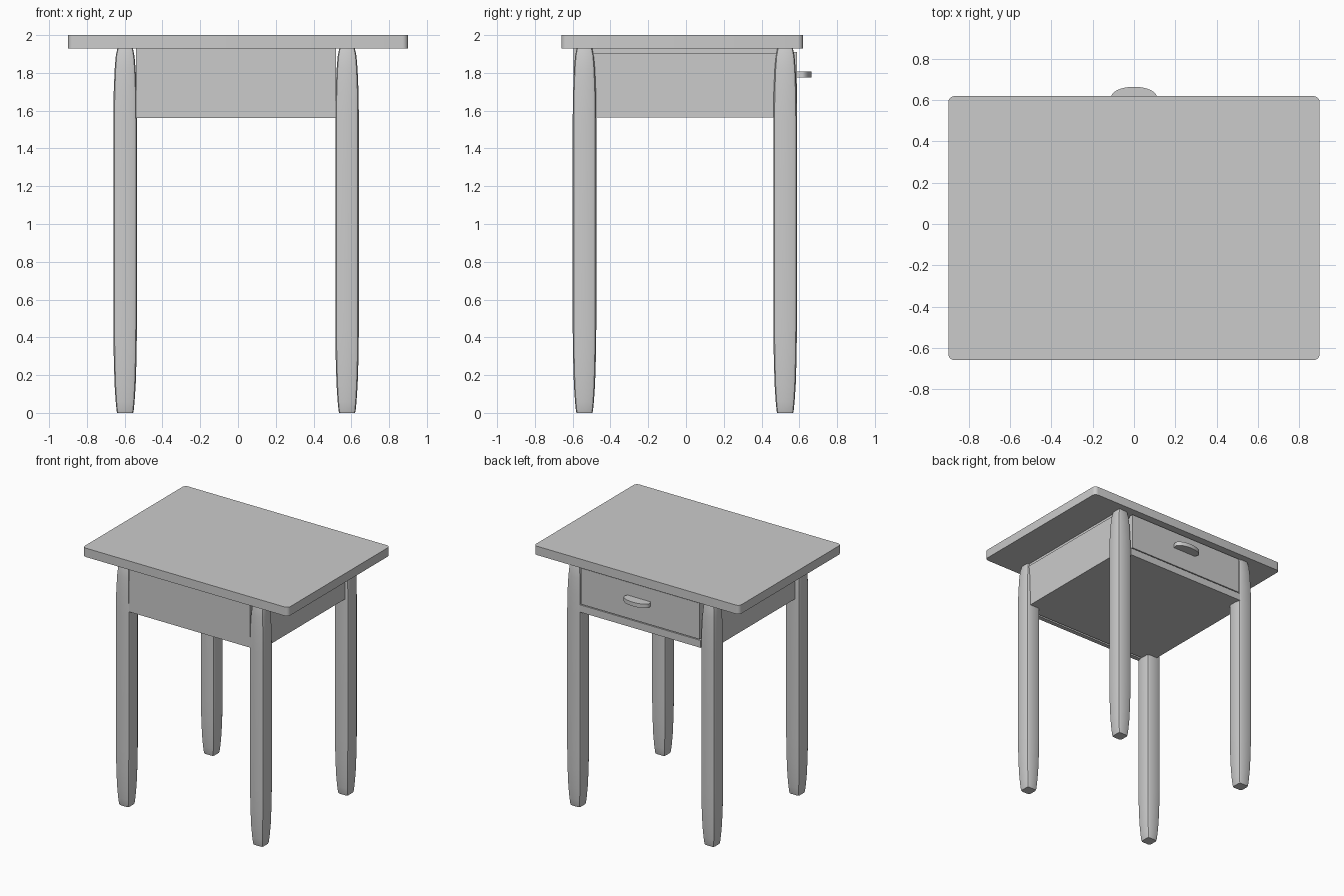
import bpy, bmesh, math

if "Cube" in bpy.data.objects:
    bpy.data.objects.remove(bpy.data.objects["Cube"])

wood = bpy.data.materials.new("plain grey")
wood.diffuse_color = (0.6, 0.6, 0.6, 1)
wood.use_nodes = True
wood.node_tree.nodes["Principled BSDF"].inputs["Base Color"].default_value = wood.diffuse_color


def finish(name, bm, smooth=False):
    bmesh.ops.recalc_face_normals(bm, faces=bm.faces)
    me = bpy.data.meshes.new(name)
    bm.to_mesh(me)
    bm.free()
    me.materials.append(wood)
    ob = bpy.data.objects.new(name, me)
    bpy.context.collection.objects.link(ob)
    if smooth:
        bpy.ops.object.select_all(action='DESELECT')
        bpy.context.view_layer.objects.active = ob
        ob.select_set(True)
        bpy.ops.object.shade_smooth_by_angle(angle=math.radians(35))
    return ob


def rounded_rect(cx, cy, w, d, r, seg):
    # outline of a rectangle with rounded corners
    pts = []
    for i, (sx, sy) in enumerate([(1, 1), (-1, 1), (-1, -1), (1, -1)]):
        for k in range(seg + 1):
            a = math.pi / 2 * (i + k / seg)
            pts.append((cx + sx * (w / 2 - r) + r * math.cos(a),
                        cy + sy * (d / 2 - r) + r * math.sin(a)))
    return pts


def loft(name, rings, smooth=True):
    # rings: list of (outline, z), joined upwards and capped
    bm = bmesh.new()
    loops = [[bm.verts.new((x, y, z)) for x, y in pts] for pts, z in rings]
    n = len(loops[0])
    for a, b in zip(loops, loops[1:]):
        for i in range(n):
            j = (i + 1) % n
            bm.faces.new((a[i], a[j], b[j], b[i]))
    bm.faces.new(loops[0][::-1])
    bm.faces.new(loops[-1])
    return finish(name, bm, smooth)


def box(name, x0, x1, y0, y1, z0, z1):
    bm = bmesh.new()
    bmesh.ops.create_cube(bm, size=1)
    for v in bm.verts:
        v.co = ((x0 + x1) / 2 + v.co.x * (x1 - x0),
                (y0 + y1) / 2 + v.co.y * (y1 - y0),
                (z0 + z1) / 2 + v.co.z * (z1 - z0))
    return finish(name, bm)


# Tabletop with rounded corners
top = rounded_rect(0, -0.02, 1.8, 1.28, 0.03, 5)
loft("tabletop", [(top, 1.93), (top, 2.0)])

# Legs: softened square posts, curving in at both ends
profile = [(0, 0.084), (0.01, 0.09), (0.06, 0.1), (0.15, 0.112), (0.28, 0.12),
           (0.45, 0.125), (1.55, 0.125), (1.7, 0.121), (1.82, 0.111),
           (1.89, 0.099), (1.93, 0.082)]
for side, x in (("left", -0.5975), ("right", 0.5775)):
    for end, y in (("front", -0.5375), ("back", 0.525)):
        loft(f"{end}_{side}_leg",
             [(rounded_rect(x, y, w, w, w * 0.17, 2), z) for z, w in profile])

# Frame panels between the legs
box("front_apron", -0.54, 0.52, -0.595, -0.56, 1.56, 1.93)
box("left_apron", -0.622, -0.59, -0.55, 0.53, 1.563, 1.905)
box("right_apron", 0.58, 0.612, -0.55, 0.53, 1.563, 1.905)
box("left_runner", -0.612, -0.57, -0.55, 0.53, 1.6, 1.93)
box("right_runner", 0.56, 0.602, -0.55, 0.53, 1.6, 1.93)
box("bottom_panel", -0.6, 0.59, -0.548, 0.56, 1.563, 1.585)
box("drawer_rail", -0.54, 0.52, 0.55, 0.587, 1.56, 1.618)

# Drawer: front, sides, back and floor
box("drawer_front", -0.53, 0.508, 0.555, 0.587, 1.625, 1.91)
box("drawer_left_side", -0.525, -0.505, -0.5, 0.56, 1.63, 1.9)
box("drawer_right_side", 0.483, 0.503, -0.5, 0.56, 1.63, 1.9)
box("drawer_back", -0.505, 0.483, -0.5, -0.48, 1.63, 1.9)
box("drawer_floor", -0.505, 0.483, -0.48, 0.56, 1.63, 1.65)

# Handle: flat half-ellipse plate
arc = [(0.11 * math.cos(math.pi * k / 20), 0.615 + 0.05 * math.sin(math.pi * k / 20))
       for k in range(21)]
plate = [(0.1, 0.58)] + arc + [(-0.1, 0.58)]
loft("drawer_handle", [(plate, 1.775), (plate, 1.807)])
